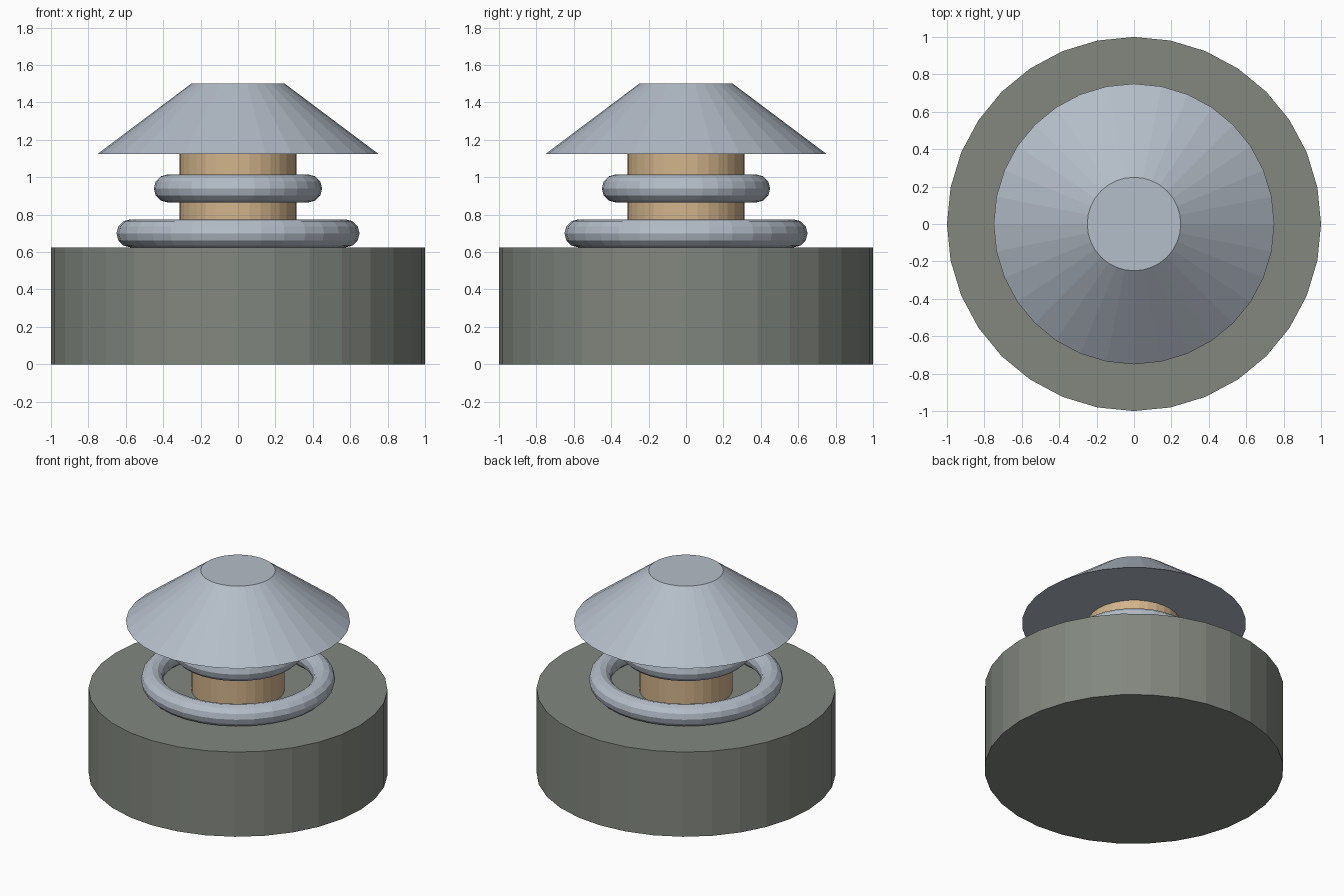
import bpy, math

if "Cube" in bpy.data.objects:
    bpy.data.objects.remove(bpy.data.objects["Cube"])


def srgb(c):
    c /= 255
    return c / 12.92 if c <= 0.04045 else ((c + 0.055) / 1.055) ** 2.4


def material(name, r, g, b):
    m = bpy.data.materials.new(name)
    m.diffuse_color = (srgb(r), srgb(g), srgb(b), 1)
    m.use_nodes = True
    m.node_tree.nodes["Principled BSDF"].inputs["Base Color"].default_value = m.diffuse_color
    return m


STONE = material("grey green stone", 130, 135, 127)
STEEL = material("pale steel", 180, 189, 200)
TAN = material("tan", 210, 180, 140)
SIDES = 32


def finish(name, mat):
    ob = bpy.context.object
    ob.name = name
    ob.data.materials.append(mat)


def frustum(name, mat, r_low, r_high, z_low, z_high):
    bpy.ops.mesh.primitive_cone_add(
        vertices=SIDES, radius1=r_low, radius2=r_high, depth=z_high - z_low,
        location=(0, 0, (z_low + z_high) / 2))
    finish(name, mat)


def ring(name, mat, major, minor, z):
    bpy.ops.mesh.primitive_torus_add(
        major_radius=major, minor_radius=minor, major_segments=SIDES,
        minor_segments=12, location=(0, 0, z))
    finish(name, mat)


# Wide drum at the bottom
frustum("base", STONE, 1.0, 1.0, 0.0, 0.625)
# Central post carrying the cap
frustum("column", TAN, 0.3125, 0.3125, 0.625, 1.125)
# Rings around the post
ring("lower_ring", STEEL, 0.575, 0.075, 0.70)
ring("upper_ring", STEEL, 0.375, 0.075, 0.94)
# Sloped cap with a flat top
frustum("cap", STEEL, 0.75, 0.25, 1.125, 1.5)
